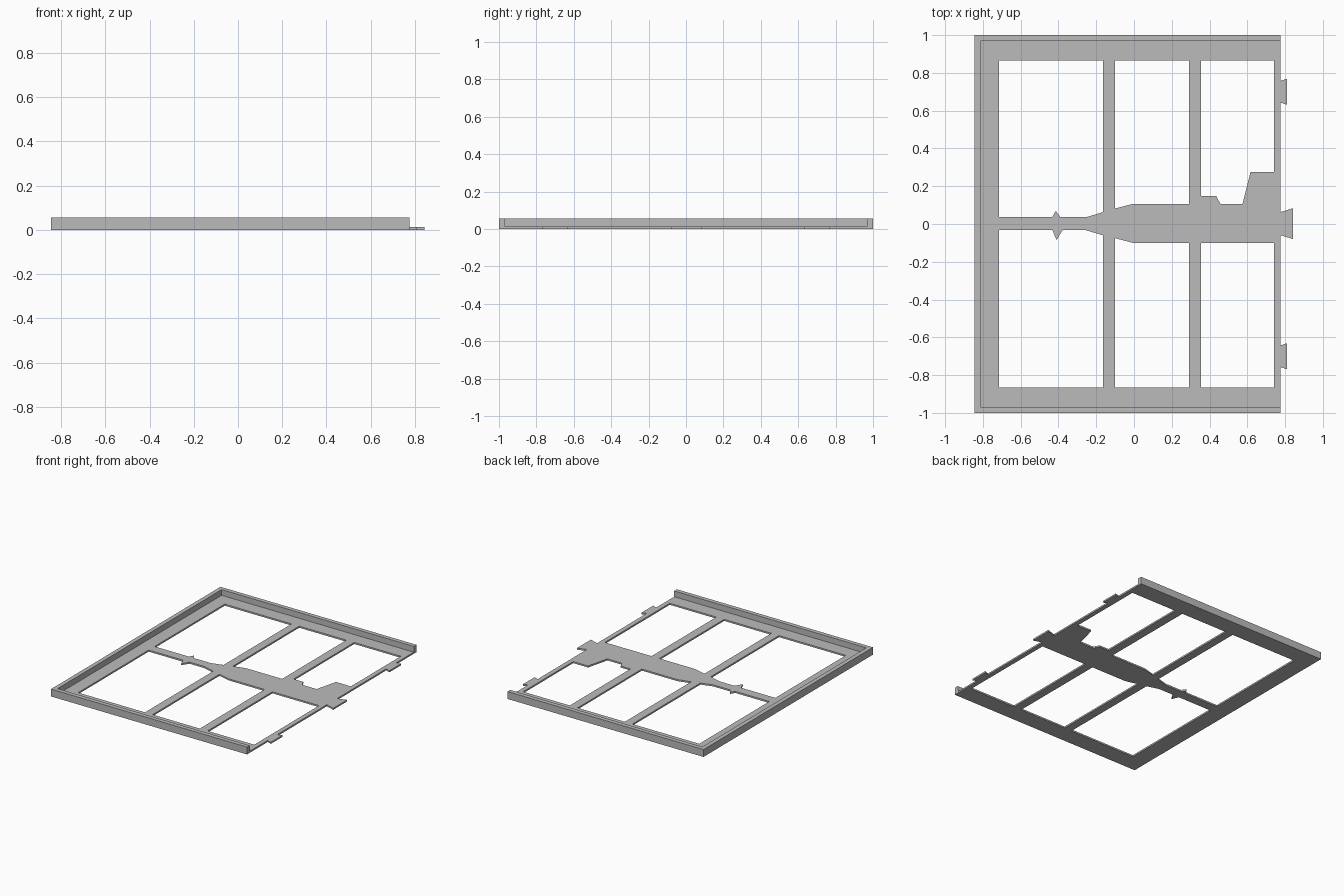
import bpy
import bmesh
from mathutils import Vector

cube = bpy.data.objects.get("Cube")
if cube:
    bpy.data.objects.remove(cube, do_unlink=True)

grey = bpy.data.materials.new("plain_grey")
grey.use_nodes = True
colour = (0.5, 0.5, 0.5, 1)
grey.diffuse_color = colour
grey.node_tree.nodes["Principled BSDF"].inputs["Base Color"].default_value = colour

PLATE = 0.012                      # base plate thickness
TOP = 0.055                        # rim height
LEFT, RIGHT, SIDE = -0.845, 0.775, 1.0
RIM = 0.032                        # rim thickness
HOLE_Y = 0.865                     # outer edge of the openings


def slab(name, loops, z0, z1):
    """Extrude a flat outline (first loop) with holes (other loops)."""
    bm = bmesh.new()
    edges = []
    for loop in loops:
        verts = [bm.verts.new((x, y, z0)) for x, y in loop]
        edges += [bm.edges.new((a, b)) for a, b in zip(verts, verts[1:] + verts[:1])]
    bmesh.ops.triangle_fill(bm, edges=edges, use_beauty=True, normal=Vector((0, 0, 1)))
    ext = bmesh.ops.extrude_face_region(bm, geom=bm.faces[:], use_keep_orig=True)
    moved = [g for g in ext["geom"] if isinstance(g, bmesh.types.BMVert)]
    bmesh.ops.translate(bm, verts=moved, vec=(0, 0, z1 - z0))
    bmesh.ops.recalc_face_normals(bm, faces=bm.faces[:])
    mesh = bpy.data.meshes.new(name)
    bm.to_mesh(mesh)
    bm.free()
    mesh.materials.append(grey)
    obj = bpy.data.objects.new(name, mesh)
    bpy.context.collection.objects.link(obj)
    return obj


def opening(spine, side):
    """Window between the shaped spine edge and the straight outer border."""
    return spine + [(spine[-1][0], side * HOLE_Y), (spine[0][0], side * HOLE_Y)]


def tab(y, half_root, half_tip, tip_x):
    """Flared tab on the right edge, listed from low y to high y."""
    return [(RIGHT, y - half_root), (tip_x, y - half_tip),
            (tip_x, y + half_tip), (RIGHT, y + half_root)]


# Outer outline with three flared tabs
outline = [(LEFT, -SIDE), (RIGHT, -SIDE)]
outline += tab(-0.7, 0.057, 0.069, 0.81)
outline += tab(0.002, 0.061, 0.082, 0.843)
outline += tab(0.7, 0.057, 0.069, 0.81)
outline += [(RIGHT, SIDE), (LEFT, SIDE)]

# Spine edges bordering the six openings
back_edges = [
    [(-0.715, 0.037), (-0.432, 0.037), (-0.414, 0.07), (-0.39, 0.037),
     (-0.25, 0.037), (-0.163, 0.063)],
    [(-0.1, 0.082), (-0.005, 0.107), (0.29, 0.107)],
    [(0.355, 0.149), (0.435, 0.149), (0.457, 0.107), (0.575, 0.107),
     (0.617, 0.275), (0.74, 0.275)],
]
front_edges = [
    [(-0.715, -0.033), (-0.432, -0.033), (-0.41, -0.085), (-0.378, -0.033),
     (-0.255, -0.033), (-0.163, -0.06)],
    [(-0.1, -0.075), (-0.005, -0.1), (0.29, -0.1)],
    [(0.355, -0.1), (0.74, -0.1)],
]
holes = [opening(e, 1) for e in back_edges] + [opening(e, -1) for e in front_edges]
slab("base_plate", [outline] + holes, 0, PLATE)

# Raised rim on three sides, open on the right
inner_x, inner_y = LEFT + RIM, SIDE - RIM
rim = [(RIGHT, -SIDE), (RIGHT, -inner_y), (inner_x, -inner_y), (inner_x, inner_y),
       (RIGHT, inner_y), (RIGHT, SIDE), (LEFT, SIDE), (LEFT, -SIDE)]
slab("raised_rim", [rim], PLATE, TOP)
